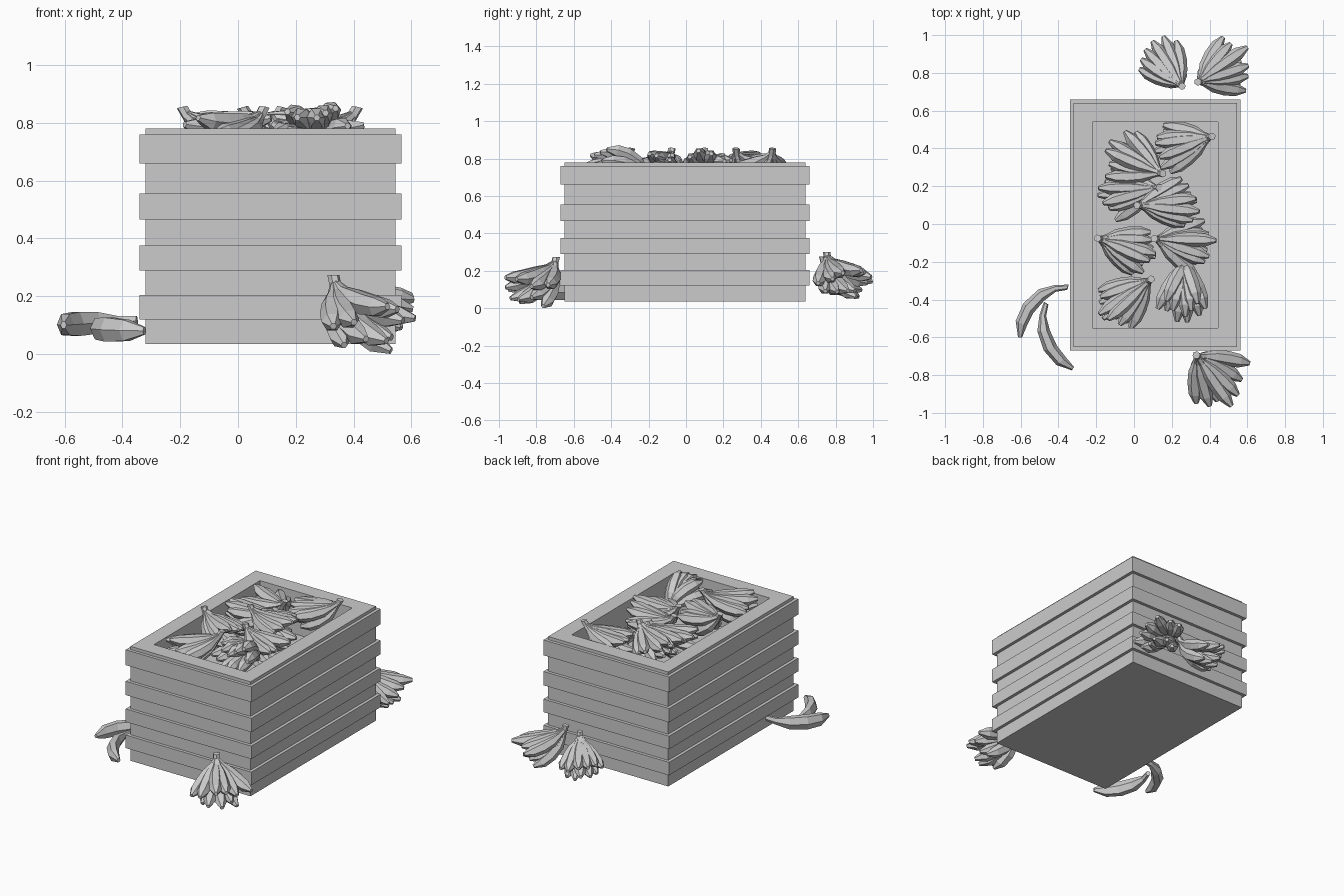
import bpy, bmesh, random
from math import sin, cos, pi, radians
from mathutils import Vector, Euler

random.seed(4)
cube = bpy.data.objects.get("Cube")
if cube:
    bpy.data.objects.remove(cube, do_unlink=True)

grey = bpy.data.materials.new("plain grey")
grey.use_nodes = True
grey.diffuse_color = (0.6, 0.6, 0.6, 1)
grey.node_tree.nodes["Principled BSDF"].inputs["Base Color"].default_value = (0.6, 0.6, 0.6, 1)


def finish(name, bm):
    bmesh.ops.recalc_face_normals(bm, faces=bm.faces)
    mesh = bpy.data.meshes.new(name)
    bm.to_mesh(mesh)
    bm.free()
    mesh.materials.append(grey)
    obj = bpy.data.objects.new(name, mesh)
    bpy.context.collection.objects.link(obj)
    return obj


def skin(bm, rings):
    """Join rings of points into a closed tube."""
    loops = [[bm.verts.new(p) for p in ring] for ring in rings]
    for a, b in zip(loops, loops[1:]):
        for i in range(len(a)):
            j = (i + 1) % len(a)
            bm.faces.new((a[i], a[j], b[j], b[i]))
    bm.faces.new(loops[0])
    bm.faces.new(loops[-1])


def banana(bm, start, yaw, pitch, length, bend=0, scale=1, thick=1):
    """Curved six-sided fruit; pitch is a (start, end) pair."""
    radii = (0.016, 0.02, 0.037, 0.041, 0.036, 0.012)
    steps = (0, 0.16, 0.2, 0.24, 0.22, 0.18)
    pos, rings = Vector(start), []
    for k, (radius, step) in enumerate(zip(radii, steps)):
        f = k / (len(radii) - 1)
        p = pitch[0] + (pitch[1] - pitch[0]) * f
        a = yaw + bend * (f - 0.5)
        t = Vector((cos(p) * cos(a), cos(p) * sin(a), sin(p)))
        side = Vector((-sin(a), cos(a), 0))
        up = t.cross(side)
        pos = pos + t * step * length
        r = radius * scale
        rings.append([pos + side * r * cos(c * pi / 3) + up * r * thick * sin(c * pi / 3)
                      for c in range(6)])
    skin(bm, rings)


def bunch(name, stem, yaw, tilt=0, roll=0, spread=42, scale=1.0):
    """Two fanned rows of fruit hanging from one short stem."""
    bm = bmesh.new()
    for count, p0, p1, length, wide in ((6, -38, 0, 0.34, 1), (5, -72, -8, 0.35, 0.85)):
        for i in range(count):
            u = 2 * i / (count - 1) - 1
            a = radians(u * spread * wide + random.uniform(-3, 3))
            drop = radians(random.uniform(-5, 5) - 12 * abs(u))
            banana(bm, (0, 0, 0), a, (radians(p0) + drop, radians(p1) + drop),
                   length * random.uniform(0.92, 1.04) * (1 - 0.1 * abs(u)), bend=-0.3 * u)
    skin(bm, [[Vector((x + 0.021 * cos(c * pi / 3), 0.021 * sin(c * pi / 3), z))
               for c in range(6)] for x, z in ((-0.008, 0.028), (0.02, -0.06))])
    obj = finish(name, bm)
    obj.location = stem
    turn = Euler((0, 0, radians(yaw))).to_matrix()
    lean = Euler((radians(roll), radians(tilt), 0)).to_matrix()
    obj.rotation_euler = (turn @ lean).to_euler()
    obj.scale = (scale,) * 3
    return obj


# Crate: stepped slat outline swept round a rectangle, then down inside
slats = ((0.12, 0.205), (0.29, 0.375), (0.465, 0.555), (0.66, 0.76))
profile = [(0, 0.035)]
for low, high in slats:
    profile += [(0, low), (0.02, low), (0.02, high), (0, high)]
profile += [(0, 0.78), (-0.1, 0.78), (-0.1, 0.5)]
corners = ((-1, -1), (1, -1), (1, 1), (-1, 1))
bm = bmesh.new()
skin(bm, [[Vector((0.1125 + sx * (0.4325 + off), -0.005 + sy * (0.645 + off), z))
           for sx, sy in corners] for off, z in profile])
finish("crate", bm)

# Bunches standing round the crate
bunch("front_bunch", (0.335, -0.70, 0.245), -50)
bunch("back_right_bunch", (0.25, 0.735, 0.25), 128, spread=36, scale=0.92)
bunch("back_left_bunch", (0.345, 0.755, 0.275), 27, spread=38, scale=0.95)

# Bunches heaped in the crate
heap = (
    ((0.40, 0.46, 0.83), 195, -14, 0),
    ((0.14, 0.27, 0.83), 148, -12, 10),
    ((0.12, 0.19, 0.80), 188, -16, 0),
    ((0.03, 0.10, 0.83), 3, -16, 0),
    ((-0.18, -0.08, 0.83), -20, -14, 0),
    ((0.08, -0.30, 0.83), 218, -14, 0),
    ((0.27, -0.20, 0.70), -92, 14, 180),
    ((0.12, -0.08, 0.80), -10, -12, 0),
)
for n, (stem, yaw, tilt, roll) in enumerate(heap, 1):
    bunch(f"crate_bunch_{n}", stem, yaw, tilt, roll, spread=34, scale=0.95)

# Two loose fruits lying beside the crate
for name, start, yaw, bend in (("loose_fruit_upper", (-0.35, -0.335, 0.115), 215, 1.75),
                               ("loose_fruit_lower", (-0.465, -0.42, 0.095), 282, 1.6)):
    bm = bmesh.new()
    banana(bm, start, radians(yaw), (-0.06, -0.02), 0.41, bend=bend, scale=0.9, thick=1.3)
    finish(name, bm)
